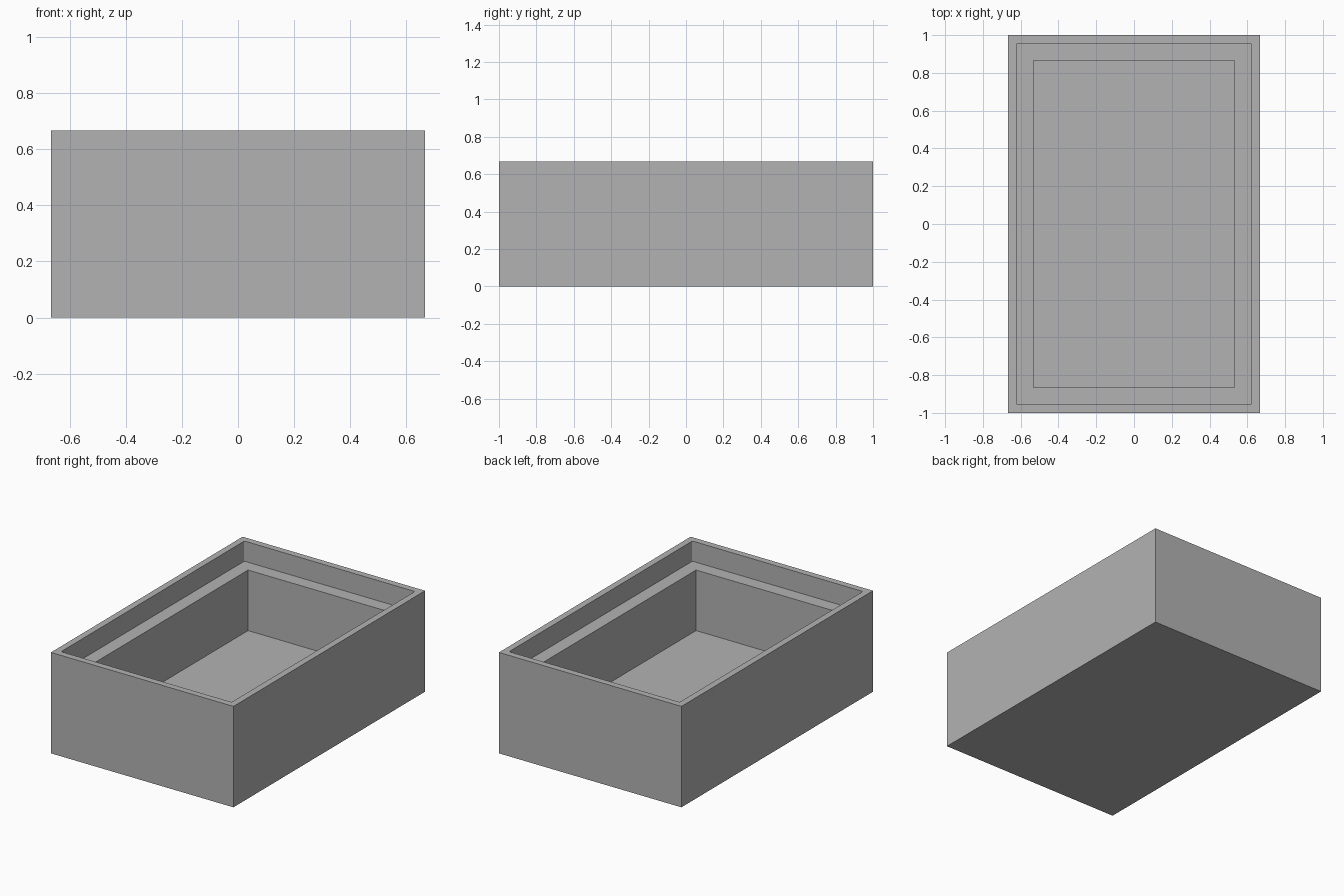
import bpy
import bmesh
from mathutils import Matrix, Vector

if "Cube" in bpy.data.objects:
    bpy.data.objects.remove(bpy.data.objects["Cube"], do_unlink=True)

WIDTH, LENGTH, HEIGHT = 4 / 3, 2.0, 2 / 3
RIM, WALL = 0.0435, 0.1335      # wall thickness above and below the ledge
LEDGE_Z, FLOOR_Z = 0.5333, 0.1333

grey = bpy.data.materials.new("Mid Grey")
grey.use_nodes = True
colour = (0.45, 0.45, 0.45, 1)
grey.diffuse_color = colour
grey.node_tree.nodes["Principled BSDF"].inputs["Base Color"].default_value = colour


def block(name, inset, bottom, top, radius=0):
    """Box inset from the outer footprint, with optional rounded upright edges."""
    bm = bmesh.new()
    size = Vector((WIDTH - 2 * inset, LENGTH - 2 * inset, top - bottom))
    place = Matrix.Translation((0, 0, (bottom + top) / 2)) @ Matrix.Diagonal(size.to_4d())
    bmesh.ops.create_cube(bm, size=1, matrix=place)
    if radius:
        upright = [e for e in bm.edges
                   if abs(e.verts[0].co.z - e.verts[1].co.z) > 0.01]
        bmesh.ops.bevel(bm, geom=upright, offset=radius, segments=4,
                        profile=0.5, affect='EDGES')
    mesh = bpy.data.meshes.new(name)
    bm.to_mesh(mesh)
    bm.free()
    mesh.materials.append(grey)
    obj = bpy.data.objects.new(name, mesh)
    bpy.context.collection.objects.link(obj)
    return obj


# Solid body, then the lid recess and the deep compartment cut out of it
box = block("open_box", 0, 0, HEIGHT)
cutters = [
    block("lid_recess_cutter", RIM, LEDGE_Z, HEIGHT + 0.1, radius=0.01),
    block("compartment_cutter", WALL, FLOOR_Z, HEIGHT + 0.1),
]
bpy.context.view_layer.objects.active = box
for cutter in cutters:
    cutter.hide_render = True
    cut = box.modifiers.new(cutter.name, 'BOOLEAN')
    cut.operation = 'DIFFERENCE'
    cut.solver = 'EXACT'
    cut.object = cutter
    bpy.ops.object.modifier_apply(modifier=cut.name)
    bpy.data.objects.remove(cutter, do_unlink=True)
